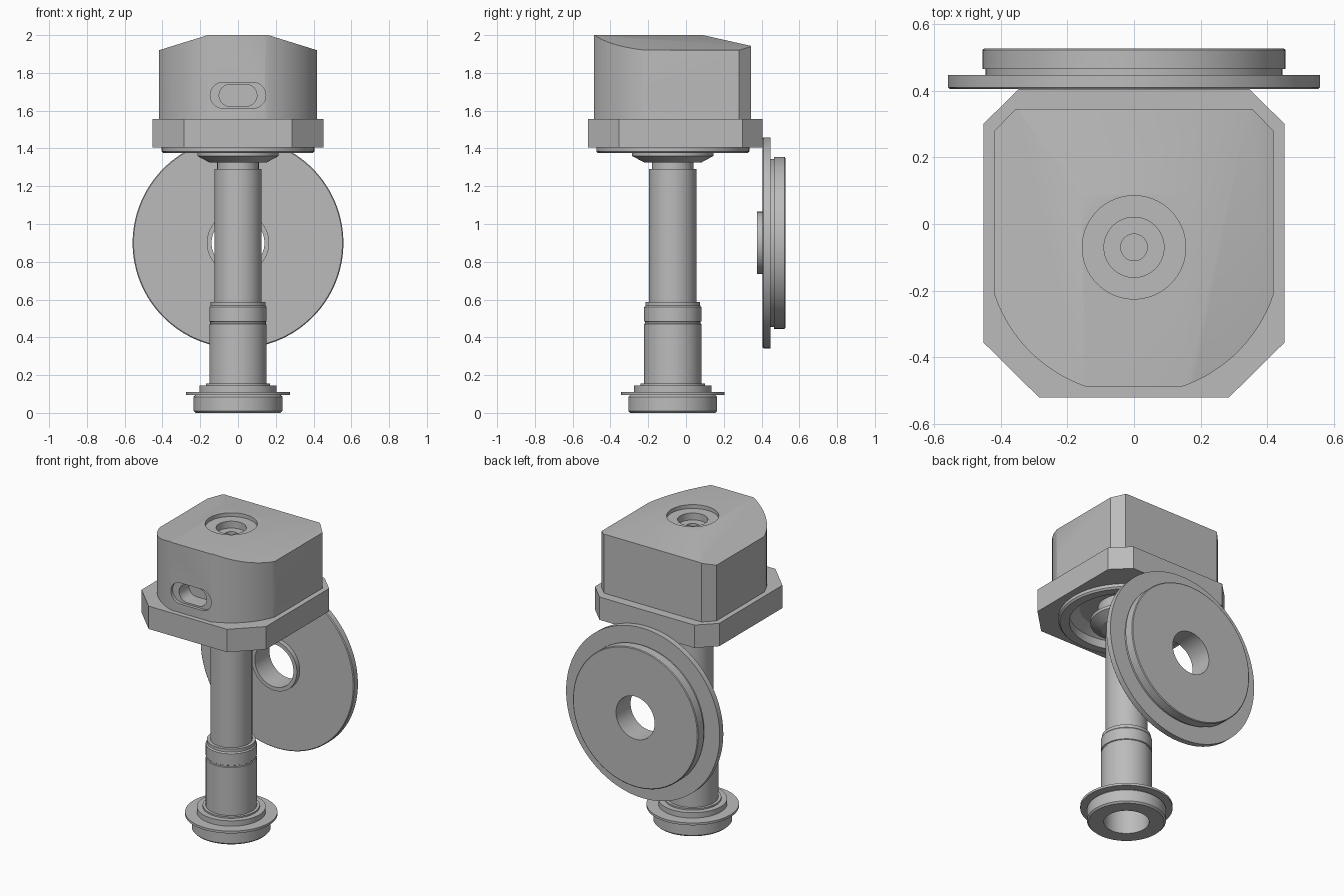
import bpy, bmesh, math
from mathutils import Vector, Matrix

cube = bpy.data.objects.get("Cube")
if cube:
    bpy.data.objects.remove(cube)

AXIS_Y = -0.07   # the column stands on this line
grey = bpy.data.materials.new("plain grey")
grey.use_nodes = True
grey.diffuse_color = (0.5, 0.5, 0.5, 1)
grey.node_tree.nodes["Principled BSDF"].inputs["Base Color"].default_value = (0.5, 0.5, 0.5, 1)


def finish(bm, name):
    bmesh.ops.recalc_face_normals(bm, faces=bm.faces)
    mesh = bpy.data.meshes.new(name)
    bm.to_mesh(mesh)
    bm.free()
    ob = bpy.data.objects.new(name, mesh)
    bpy.context.collection.objects.link(ob)
    mesh.materials.append(grey)
    return ob


def smooth(ob):
    bpy.ops.object.select_all(action='DESELECT')
    ob.select_set(True)
    bpy.context.view_layer.objects.active = ob
    bpy.ops.object.shade_smooth_by_angle(angle=math.radians(25))


def lathe(name, profile, matrix, steps=96):
    """Spin a closed (radius, height) loop around z, then place it."""
    bm = bmesh.new()
    vs = [bm.verts.new((r, 0, z)) for r, z in profile]
    edges = [bm.edges.new((v, vs[i - 1])) for i, v in enumerate(vs)]
    bmesh.ops.spin(bm, geom=vs + edges, axis=(0, 0, 1), cent=(0, 0, 0),
                   angle=math.tau, steps=steps)
    bmesh.ops.remove_doubles(bm, verts=bm.verts, dist=1e-5)
    bmesh.ops.dissolve_degenerate(bm, edges=bm.edges, dist=1e-5)
    bm.transform(matrix)
    ob = finish(bm, name)
    smooth(ob)
    return ob


def prism(name, outline, low, high, matrix=Matrix(), planes=()):
    """Extrude an outline along z and trim it with sloping planes."""
    bm = bmesh.new()
    base = bm.faces.new([bm.verts.new((x, y, low)) for x, y in outline])
    top = bmesh.ops.extrude_face_region(bm, geom=[base])["geom"]
    bmesh.ops.translate(bm, vec=(0, 0, high - low),
                        verts=[g for g in top if isinstance(g, bmesh.types.BMVert)])
    for co, normal in planes:
        bmesh.ops.bisect_plane(bm, geom=bm.verts[:] + bm.edges[:] + bm.faces[:],
                               plane_co=co, plane_no=normal, clear_outer=True)
        bmesh.ops.holes_fill(bm, edges=[e for e in bm.edges if e.is_boundary])
    bm.transform(matrix)
    return finish(bm, name)


def cut(ob, cutter):
    mod = ob.modifiers.new("cut", 'BOOLEAN')
    mod.operation, mod.solver, mod.object = 'DIFFERENCE', 'EXACT', cutter
    bpy.context.view_layer.objects.active = ob
    bpy.ops.object.modifier_apply(modifier=mod.name)
    bpy.data.objects.remove(cutter)


def mirrored(half):
    return half + [(-x, y) for x, y in reversed(half)]


def slot(width, height, steps=16):
    """Outline of an oblong with round ends."""
    r, pts = height / 2, []
    for side, start in ((1, -90), (-1, 90)):
        for i in range(steps + 1):
            a = math.radians(start + 180 * i / steps)
            pts.append((side * (width / 2 - r) + r * math.cos(a), r * math.sin(a)))
    return pts


upright = Matrix.Translation((0, AXIS_Y, 0))

# Hollow stepped column with its foot and clamp flange
lathe("column", [
    (0.135, 0.0), (0.225, 0.0), (0.235, 0.01), (0.235, 0.085), (0.225, 0.095),
    (0.275, 0.095), (0.275, 0.11), (0.205, 0.11), (0.205, 0.145), (0.17, 0.145),
    (0.17, 0.155), (0.152, 0.155), (0.152, 0.47), (0.147, 0.473), (0.147, 0.482),
    (0.152, 0.485), (0.152, 0.56), (0.145, 0.568), (0.145, 0.588), (0.125, 0.588),
    (0.125, 1.29), (0.11, 1.29), (0.11, 1.5), (0.08, 1.5), (0.08, 0.6), (0.135, 0.5)], upright)

# Collar under the head
lathe("collar", [(0.1, 1.325), (0.15, 1.325), (0.215, 1.36), (0.215, 1.38),
                 (0.17, 1.39), (0.17, 1.49), (0.1, 1.49)], upright)

# Ring under the head plate
lathe("lower_ring", [(0.34, 1.375), (0.395, 1.375), (0.405, 1.385), (0.405, 1.42),
                     (0.34, 1.42)], upright)

# Cut-corner head plate, recessed underneath
plate = prism("head_plate", mirrored([(0.285, -0.52), (0.452, -0.355), (0.452, 0.30),
                                      (0.345, 0.405)]), 1.405, 1.555)
cut(plate, lathe("recess_cutter", [(0, 1.3), (0.34, 1.3), (0.34, 1.43), (0.28, 1.47),
                                   (0, 1.47)], upright))
smooth(plate)

# Head housing: rounded front corners and a sloping roof
R, a0, a1 = 0.442, math.radians(-71), math.radians(-19)
arc = [(R * math.cos(a0 + (a1 - a0) * i / 20), AXIS_Y + R * math.sin(a0 + (a1 - a0) * i / 20))
       for i in range(21)]
roof = [(Vector((s * 0.16, 0, 2)), Vector((s * 0.31, 0, 1))) for s in (-1, 1)]
roof.append((Vector((0, 0.09, 2)), Vector((0, 0.225, 1))))
housing = prism("head_housing", mirrored(arc + [(0.418, 0.28), (0.355, 0.345)]),
                1.555, 2.0, planes=roof)

# Stepped socket in the roof
cut(housing, lathe("socket_cutter", [(0, 2.1), (0.155, 2.1), (0.155, 1.975), (0.09, 1.975),
                                     (0.09, 1.93), (0.04, 1.93), (0.04, 1.88), (0, 1.88)], upright))

# Stepped oblong ports at the front and both sides
for turn, reach in ((0, 0.418), (90, 0.418), (-90, 0.418)):
    place = (Matrix.Translation((0, AXIS_Y, 1.681)) @ Matrix.Rotation(math.radians(turn), 4, 'Z')
             @ Matrix.Rotation(math.radians(90), 4, 'X'))
    for width, height, depth in ((0.294, 0.138, 0.02), (0.2, 0.116, 0.12)):
        cut(housing, prism("port_cutter", slot(width, height), reach - depth, 0.6, place))
smooth(housing)

# Rear wheel with front boss, groove and through hole
rear = Matrix.Translation((0, 0, 0.9)) @ Matrix.Rotation(math.radians(-90), 4, 'X')
lathe("rear_wheel", [
    (0.14, 0.375), (0.165, 0.375), (0.165, 0.405), (0.553, 0.405), (0.558, 0.41),
    (0.558, 0.447), (0.445, 0.447), (0.445, 0.465), (0.455, 0.465), (0.455, 0.522),
    (0.45, 0.526), (0.14, 0.526)], rear, 128)
